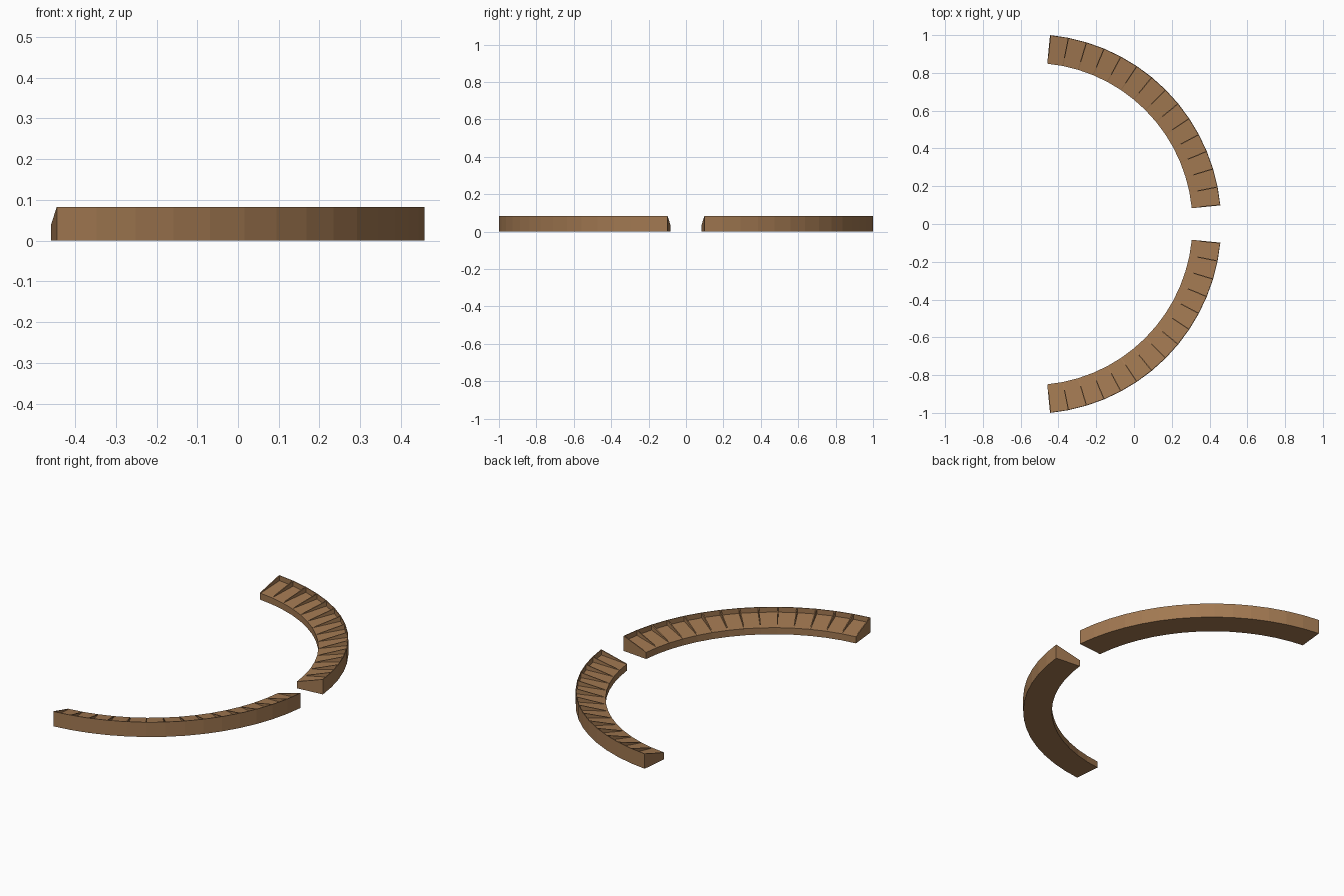
import bpy, bmesh, math

if "Cube" in bpy.data.objects:
    bpy.data.objects.remove(bpy.data.objects["Cube"])

# Overall layout: two arcs of a shared circle, mirrored across y = 0
CX = -0.543
R_IN, R_OUT = 0.853, 1.005
START, STEP, COUNT = 5.625, 5.625, 14      # degrees
H = 0.083                                  # outer rim height
LIP = 0.037                                # inner edge height
TRAY = 0.055                               # tray floor height at the rim
WALL = 0.004                               # outer rim thickness
RIB = 0.0055                               # divider thickness

wood = bpy.data.materials.new("brown_wood")
wood.diffuse_color = (0.36, 0.19, 0.083, 1)
wood.use_nodes = True
wood.node_tree.nodes["Principled BSDF"].inputs["Base Color"].default_value = wood.diffuse_color


def sweep(bm, profile, stations):
    """Skin a closed (radius, height) profile through (angle, tangential shift) stations."""
    rings = []
    for deg, shift in stations:
        a = math.radians(deg)
        c, s = math.cos(a), math.sin(a)
        rings.append([bm.verts.new((CX + r * c - shift * s, r * s + shift * c, z))
                      for r, z in profile])
    n = len(profile)
    for r0, r1 in zip(rings, rings[1:]):
        for i in range(n):
            j = (i + 1) % n
            bm.faces.new((r0[i], r0[j], r1[j], r1[i]))
    bm.faces.new(rings[0])
    bm.faces.new(rings[-1])


def finish(bm, name, mirrored):
    if mirrored:
        for v in bm.verts:
            v.co.y = -v.co.y
    bmesh.ops.recalc_face_normals(bm, faces=bm.faces)
    me = bpy.data.meshes.new(name)
    bm.to_mesh(me)
    bm.free()
    me.materials.append(wood)
    ob = bpy.data.objects.new(name, me)
    bpy.context.collection.objects.link(ob)


body = [(R_IN, 0), (R_OUT, 0), (R_OUT, H), (R_OUT - WALL, H),
        (R_OUT - WALL, TRAY), (R_IN, LIP)]
rib = [(R_IN, LIP), (R_OUT - WALL, TRAY), (R_OUT - WALL, H)]
angles = [START + STEP * i for i in range(COUNT + 1)]

for side, mirrored in (("back", False), ("front", True)):
    # Curved base with sloping tray floor and thin outer rim
    bm = bmesh.new()
    sweep(bm, body, [(a, 0) for a in angles])
    finish(bm, side + "_curved_base", mirrored)

    # Thin wedge dividers; the end ones sit flush with the end faces
    bm = bmesh.new()
    for i, a in enumerate(angles):
        lo, hi = -RIB / 2, RIB / 2
        if i == 0:
            lo, hi = 0, RIB
        elif i == COUNT:
            lo, hi = -RIB, 0
        sweep(bm, rib, [(a, lo), (a, hi)])
    finish(bm, side + "_dividers", mirrored)
